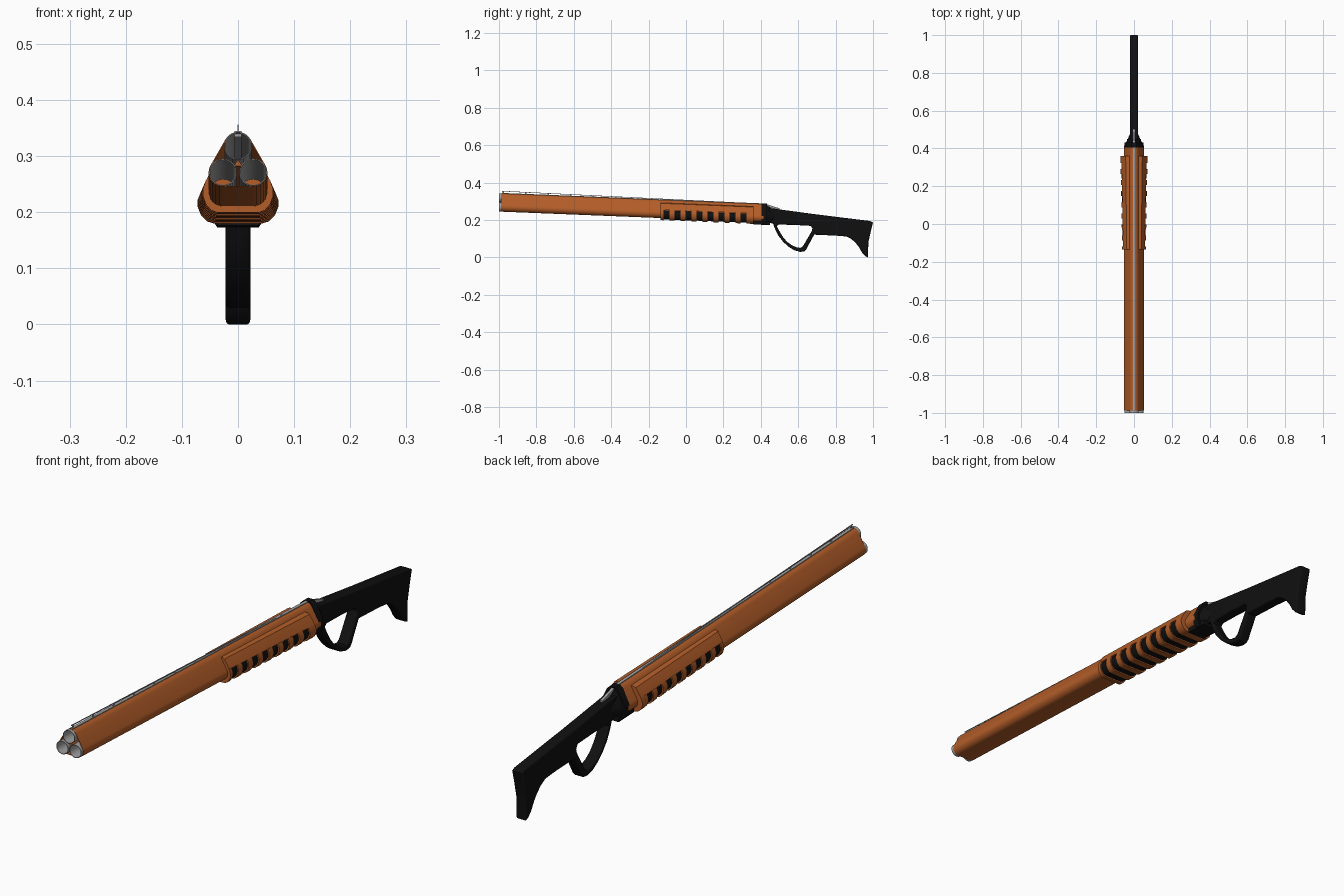
import bpy, bmesh, math
from mathutils import Vector

cube = bpy.data.objects.get("Cube")
if cube:
    bpy.data.objects.remove(cube, do_unlink=True)


def material(name, rgb):
    m = bpy.data.materials.new(name)
    m.use_nodes = True
    m.diffuse_color = (*rgb, 1)
    m.node_tree.nodes["Principled BSDF"].inputs["Base Color"].default_value = (*rgb, 1)
    return m


ORANGE = material("burnt orange", (0.45, 0.11, 0.022))
BLACK = material("matte black", (0.005, 0.005, 0.005))
STEEL = material("grey steel", (0.36, 0.36, 0.36))


def smooth(obj, angle=35):
    bpy.ops.object.select_all(action="DESELECT")
    obj.select_set(True)
    bpy.context.view_layer.objects.active = obj
    bpy.ops.object.shade_smooth_by_angle(angle=math.radians(angle))


def at(x, y, z):
    """Place a point along the gently sloping bore line."""
    return Vector((x, y, z - 0.04 * (y + 1)))


def loft(name, rings, mat):
    """Skin a row of equal rings and cap both ends."""
    bm = bmesh.new()
    rows = [[bm.verts.new(p) for p in ring] for ring in rings]
    n = len(rows[0])
    for a, b in zip(rows, rows[1:]):
        for i in range(n):
            j = (i + 1) % n
            bm.faces.new((a[i], a[j], b[j], b[i]))
    bm.faces.new(rows[0])
    bm.faces.new(rows[-1])
    bmesh.ops.recalc_face_normals(bm, faces=bm.faces)
    mesh = bpy.data.meshes.new(name)
    bm.to_mesh(mesh)
    bm.free()
    mesh.materials.append(mat)
    obj = bpy.data.objects.new(name, mesh)
    bpy.context.collection.objects.link(obj)
    smooth(obj)
    return obj


def prism(name, profile, y0, y1, mat, width=lambda y: 1):
    return loft(name, [[at(x * width(y), y, z) for x, z in profile] for y in (y0, y1)], mat)


def mirrored(half):
    """Close a right-hand half profile, listed bottom to top."""
    return half + [(-x, z) for x, z in reversed(half)]


def box(w, z0, z1):
    return mirrored([(w, z0), (w, z1)])


# Three thin open barrels
CENTRES = [(0, 0.318), (-0.027, 0.271), (0.027, 0.271)]


def circle(c, r, y, n=32):
    return [at(c[0] + r * math.cos(math.tau * i / n), y, c[1] + r * math.sin(math.tau * i / n))
            for i in range(n)]


for label, c in zip(("top", "right", "left"), CENTRES):
    loft(label + "_barrel", [circle(c, 0.0245, 0.4), circle(c, 0.0245, -1),
                             circle(c, 0.0225, -1), circle(c, 0.0225, 0.39)], STEEL)

# Barrel shroud: a rounded triangle around the barrels, as a ring with open front
def shroud_profile(r):
    pts = []
    for (cx, cz), start in zip(CENTRES, (30, 150, 270)):
        for k in range(9):
            a = math.radians(start + 15 * k)
            pts.append((cx + r * math.cos(a), cz + r * math.sin(a)))
    return pts


def barrel_web(r):
    """Small triangle filling the space between the bores."""
    return [(0, 0.2865 + r), (-r, 0.2865 - r / 2), (r, 0.2865 - r / 2)]


outer, inner = shroud_profile(0.0255), shroud_profile(0.0235)
loft("barrel_shroud", [[at(x, y, z) for x, z in p] for p, y in
                       ((outer, 0.415), (outer, -0.988), (inner, -0.988), (inner, 0.4))], ORANGE)
prism("barrel_web", barrel_web(0.008), -0.988, 0.4, ORANGE)

# Sighting rib, raised sight line and its posts
prism("top_rib", box(0.006, 0.335, 0.3455), -0.985, 0.41, STEEL)


def rail_z(y):
    return 0.357 - 0.009 * (y + 1)


loft("sight_line", [[at(x, y, rail_z(y) + dz) for x, dz in box(0.0012, -0.003, 0)]
                    for y in (-0.985, 0.41)], STEEL)
for i in range(12):
    y = -0.98 + i * 0.12
    prism("sight_post", box(0.001, 0.34, rail_z(y) - 0.001), y, y + 0.008, STEEL)

# Sliding fore grip: orange upper shell, black core and orange ribs
def grip_width(y):
    return 0.87 + 0.13 * (y + 0.135) / 0.495


G0, G1 = -0.135, 0.36
lower = mirrored([(0.042, 0.234), (0.055, 0.238), (0.066, 0.249), (0.072, 0.264),
                  (0.072, 0.276), (0.066, 0.291)])
core = [(x * 0.93, 0.27 + (z - 0.27) * 0.86) for x, z in lower]
upper = mirrored([(0.066, 0.29), (0.06, 0.301), (0.044, 0.324), (0.036, 0.327)])
prism("grip_shell", upper, G0, G1, ORANGE, grip_width)
prism("grip_core", core, G0 + 0.005, G1 - 0.005, BLACK, grip_width)
SLOTS, PITCH, SLOT = 8, 0.0588, 0.032
start = G0
for i in range(SLOTS + 1):
    end = -0.104 - SLOT / 2 + i * PITCH if i < SLOTS else G1
    prism("grip_rib", lower, start, end, ORANGE, grip_width)
    start = end + SLOT

# Receiver collar and under plate
collar = mirrored([(0.038, 0.232), (0.05, 0.25), (0.051, 0.28), (0.024, 0.335), (0.012, 0.346)])
prism("receiver_collar", collar, 0.405, 0.432, BLACK)
prism("under_plate", box(0.037, 0.231, 0.25), 0.36, 0.45, BLACK)
neck = [[at(x * s, y, 0.285 + (z - 0.285) * s) for x, z in collar]
        for y, s in ((0.43, 0.85), (0.475, 0.42))]
loft("receiver_neck", neck, BLACK)

# Release lever behind the collar
loft("release_lever", [[Vector((x, y, z + dz)) for x, dz in box(0.005, -0.012, 0)]
                       for y, z in ((0.43, 0.285), (0.5, 0.263))], STEEL)

# Stock with hand loop, outlined in side profile as (y, z)
OUTLINE = [(0.425, 0.267), (0.7, 0.23), (0.985, 0.195), (1.0, 0.187), (0.988, 0.14),
           (0.975, 0.08), (0.973, 0.0), (0.96, 0.006), (0.942, 0.025), (0.925, 0.055),
           (0.908, 0.077), (0.885, 0.098), (0.86, 0.112), (0.8, 0.117), (0.685, 0.122),
           (0.642, 0.042), (0.632, 0.032), (0.61, 0.03), (0.58, 0.038), (0.55, 0.056),
           (0.52, 0.083), (0.495, 0.115), (0.477, 0.15), (0.465, 0.182), (0.425, 0.187)]
HOLE = [(0.486, 0.168), (0.5, 0.14), (0.518, 0.11), (0.54, 0.084), (0.565, 0.066),
        (0.59, 0.055), (0.612, 0.051), (0.625, 0.06), (0.672, 0.14), (0.676, 0.155),
        (0.668, 0.169), (0.58, 0.174), (0.495, 0.176)]
BEVEL = 0.006
curve = bpy.data.curves.new("stock", "CURVE")
curve.dimensions = "2D"
curve.fill_mode = "BOTH"
curve.extrude = 0.022 - BEVEL
curve.bevel_depth = BEVEL
curve.bevel_resolution = 2
curve.offset = -BEVEL
for loop in (OUTLINE, HOLE):
    spline = curve.splines.new("POLY")
    spline.points.add(len(loop) - 1)
    for point, (y, z) in zip(spline.points, loop):
        point.co = (y, z, 0, 1)
    spline.use_cyclic_u = True
curve.materials.append(BLACK)
stock = bpy.data.objects.new("stock", curve)
stock.rotation_euler = (math.pi / 2, 0, math.pi / 2)
bpy.context.collection.objects.link(stock)
bpy.ops.object.select_all(action="DESELECT")
stock.select_set(True)
bpy.context.view_layer.objects.active = stock
bpy.ops.object.convert(target="MESH")
smooth(bpy.context.view_layer.objects.active)
